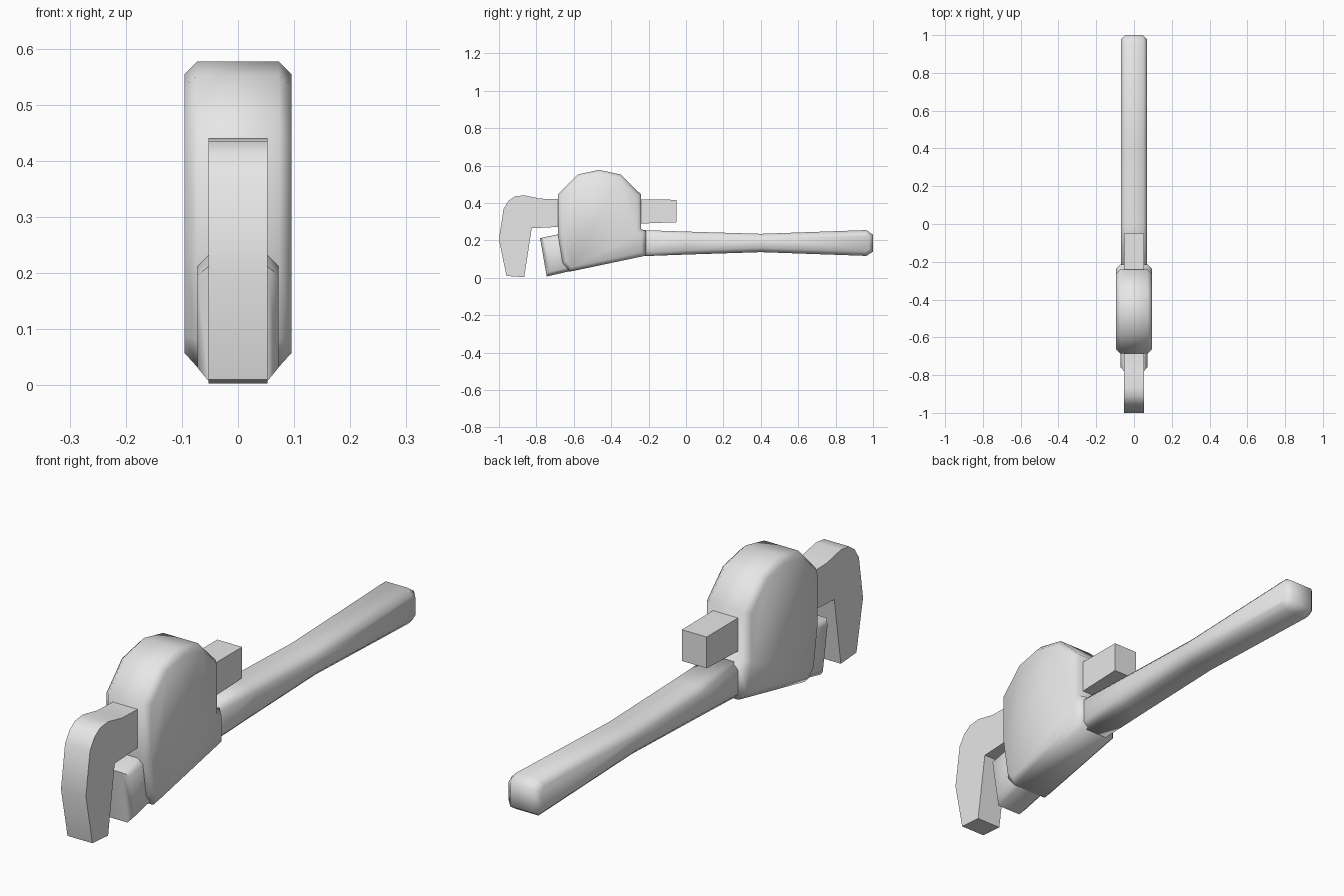
import bpy, bmesh, math

cube = bpy.data.objects.get("Cube")
if cube:
    bpy.data.objects.remove(cube, do_unlink=True)

steel = bpy.data.materials.new("grey_steel")
steel.use_nodes = True
GREY = (0.8, 0.8, 0.8, 1)
steel.diffuse_color = GREY
steel.node_tree.nodes["Principled BSDF"].inputs["Base Color"].default_value = GREY


def plate(name, profile, half, chamfer=0, angle=35):
    """Extrude a side profile (y, z) across x, chamfering the rims of both sides."""
    bm = bmesh.new()
    face = bm.faces.new([bm.verts.new((-half, y, z)) for y, z in profile])
    out = bmesh.ops.extrude_face_region(bm, geom=[face])["geom"]
    bmesh.ops.translate(bm, vec=(2 * half, 0, 0),
                        verts=[v for v in out if isinstance(v, bmesh.types.BMVert)])
    bmesh.ops.recalc_face_normals(bm, faces=bm.faces)
    if chamfer:
        rims = [e for e in bm.edges
                if abs(e.verts[0].co.x - e.verts[1].co.x) < half]
        bmesh.ops.bevel(bm, geom=rims, offset=chamfer, segments=1,
                        profile=0.5, affect='EDGES', clamp_overlap=True)
    mesh = bpy.data.meshes.new(name)
    bm.to_mesh(mesh)
    bm.free()
    mesh.materials.append(steel)
    obj = bpy.data.objects.new(name, mesh)
    bpy.context.collection.objects.link(obj)
    bpy.ops.object.select_all(action='DESELECT')
    obj.select_set(True)
    bpy.context.view_layer.objects.active = obj
    bpy.ops.object.shade_smooth_by_angle(angle=math.radians(angle))
    return obj


# Sliding hook jaw with its square shank
plate("hook_jaw", [
    (-0.05, 0.417), (-0.05, 0.297), (-0.24, 0.29), (-0.685, 0.272),
    (-0.825, 0.265), (-0.865, 0.003), (-0.96, 0.01), (-1.0, 0.205),
    (-0.975, 0.37), (-0.948, 0.412), (-0.915, 0.435), (-0.865, 0.441),
    (-0.78, 0.423), (-0.685, 0.42)], 0.053)

# Rounded housing around the shank
plate("housing", [
    (-0.685, 0.445), (-0.58, 0.552), (-0.465, 0.577), (-0.35, 0.552),
    (-0.24, 0.445), (-0.24, 0.262), (-0.215, 0.25), (-0.215, 0.118),
    (-0.62, 0.033), (-0.66, 0.08), (-0.685, 0.235)], 0.095, 0.022, 70)

# Fixed lower jaw
plate("lower_jaw", [
    (-0.5, 0.235), (-0.685, 0.232), (-0.78, 0.212), (-0.745, 0.007),
    (-0.6, 0.04), (-0.5, 0.065)], 0.072, 0.02, 50)

# Handle, waisted in the middle with a chamfered end
plate("handle", [
    (-0.3, 0.257), (0.0, 0.247), (0.4, 0.235), (0.965, 0.255), (1.0, 0.23),
    (1.0, 0.14), (0.965, 0.117), (0.4, 0.137), (0.0, 0.124),
    (-0.3, 0.113)], 0.07, 0.022, 70)
